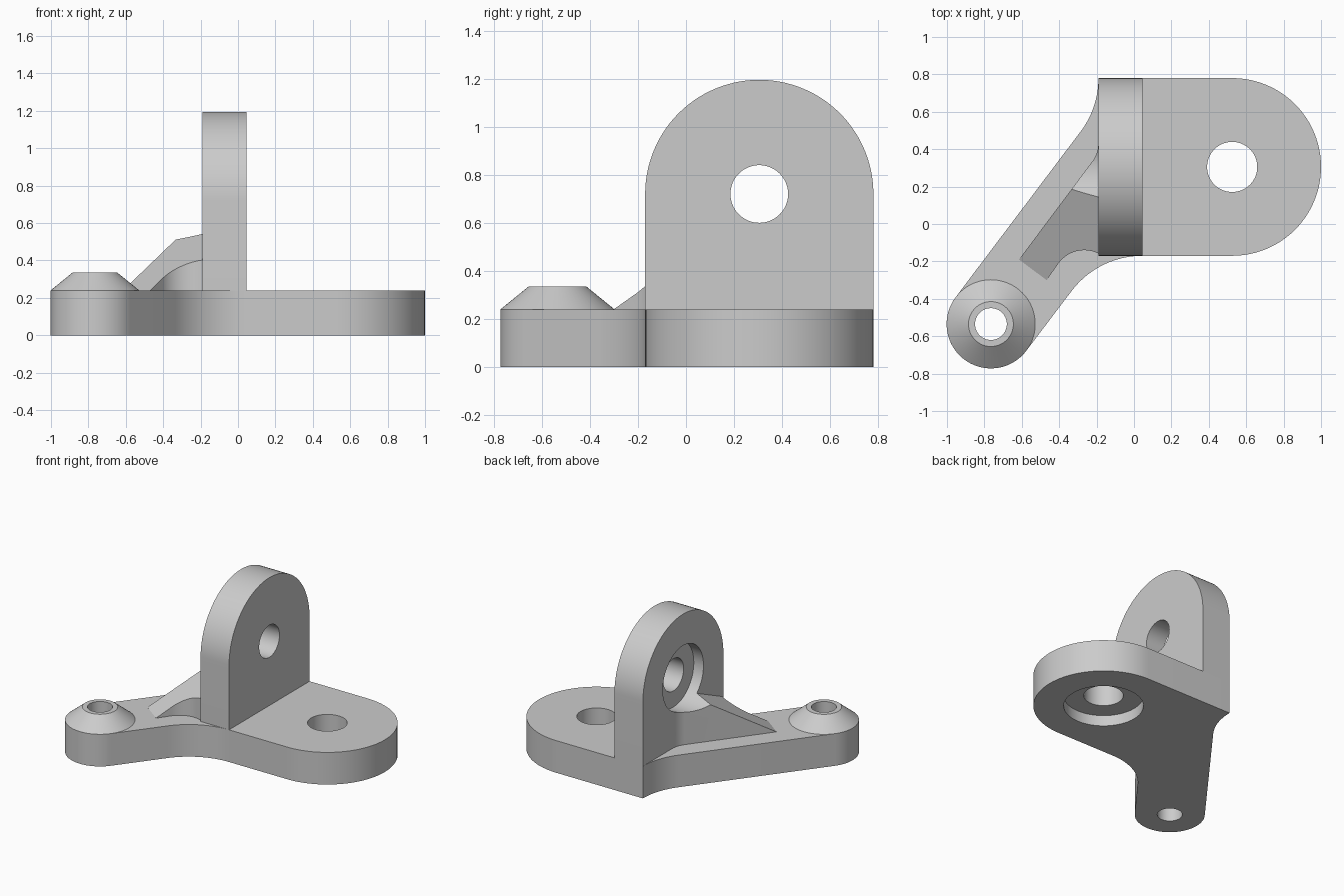
import bpy, bmesh, math
from mathutils import Vector, Matrix

if "Cube" in bpy.data.objects:
    bpy.data.objects.remove(bpy.data.objects["Cube"], do_unlink=True)

grey = bpy.data.materials.new("plain_grey")
grey.use_nodes = True
grey.diffuse_color = (0.6, 0.6, 0.6, 1)
grey.node_tree.nodes["Principled BSDF"].inputs["Base Color"].default_value = (0.6, 0.6, 0.6, 1)

THICK = 0.24             # plate thickness
BIG = 0.475              # radius of the rounded ends and outer fillets
MID_Y = 0.305            # centre line of pad and upright
BACK_X, FRONT_X = -0.19, 0.045
TIP = Vector((-0.765, -0.535))   # arm end centre
TIP_R = 0.237
EYE_Z = 0.72             # centre height of the upright hole
ARM = math.atan2(0.8, 0.6)       # arm direction


def arc(cx, cy, r, a0, a1, n=32):
    return [(cx + r * math.cos(a0 + (a1 - a0) * i / n),
             cy + r * math.sin(a0 + (a1 - a0) * i / n)) for i in range(n + 1)]


def make(name, bm):
    bmesh.ops.recalc_face_normals(bm, faces=bm.faces)
    me = bpy.data.meshes.new(name)
    bm.to_mesh(me)
    bm.free()
    me.materials.append(grey)
    ob = bpy.data.objects.new(name, me)
    bpy.context.collection.objects.link(ob)
    return ob


def prism(name, pts, z0, top):
    """Upright prism over an outline; top(x, y) gives the height."""
    bm = bmesh.new()
    low = [bm.verts.new((x, y, z0)) for x, y in pts]
    high = [bm.verts.new((x, y, top(x, y))) for x, y in pts]
    bm.faces.new(low)
    bm.faces.new(high)
    for i in range(len(pts)):
        j = (i + 1) % len(pts)
        bm.faces.new((low[i], low[j], high[j], high[i]))
    return make(name, bm)


def cylinder(start, end, r):
    start, end = Vector(start), Vector(end)
    bm = bmesh.new()
    turn = (end - start).to_track_quat('Z', 'Y').to_matrix().to_4x4()
    bmesh.ops.create_cone(bm, cap_ends=True, segments=64, radius1=r, radius2=r,
                          depth=(end - start).length,
                          matrix=Matrix.Translation((start + end) / 2) @ turn)
    ob = make("cutter", bm)
    ob.hide_render = True
    return ob


def finish(ob, cutters=()):
    """Cut the holes, then smooth the round faces."""
    bpy.ops.object.select_all(action='DESELECT')
    bpy.context.view_layer.objects.active = ob
    ob.select_set(True)
    for c in cutters:
        mod = ob.modifiers.new("hole", 'BOOLEAN')
        mod.operation, mod.solver, mod.object = 'DIFFERENCE', 'EXACT', c
        bpy.ops.object.modifier_apply(modifier=mod.name)
        bpy.data.objects.remove(c, do_unlink=True)
    bpy.ops.object.shade_smooth_by_angle(angle=math.radians(25))


# Flat plate: round pad, angled arm and the fillets joining them
quarter = math.pi / 2
low_y, high_y = MID_Y - BIG, MID_Y + BIG
outline = arc(0.525, MID_Y, BIG, -quarter, quarter, 48)
outline += arc(BACK_X - BIG, high_y, BIG, 0, ARM - quarter, 16)
outline += arc(TIP.x, TIP.y, TIP_R, ARM + quarter, ARM + 3 * quarter, 40)
outline += arc(FRONT_X, low_y - BIG, BIG, ARM + quarter, quarter, 20)
plate = prism("base_plate", outline, 0, lambda x, y: THICK)
finish(plate, [cylinder((0.525, MID_Y, -1), (0.525, MID_Y, 1), 0.134),
               cylinder((0.525, MID_Y, -1), (0.525, MID_Y, 0.08), 0.27),
               cylinder((TIP.x, TIP.y, -1), (TIP.x, TIP.y, 1), 0.085)])


def eye_recess():
    return cylinder((-0.9, MID_Y, EYE_Z), (BACK_X + 0.08, MID_Y, EYE_Z), 0.24)


# Upright lug: rounded profile in the y-z plane, extruded along x
bm = bmesh.new()
profile = [(low_y, THICK), (high_y, THICK)] + arc(MID_Y, EYE_Z, BIG, 0, math.pi, 56)
face = bm.faces.new([bm.verts.new((BACK_X, y, z)) for y, z in profile])
new = bmesh.ops.extrude_face_region(bm, geom=[face])["geom"]
bmesh.ops.translate(bm, vec=(FRONT_X - BACK_X, 0, 0),
                    verts=[v for v in new if isinstance(v, bmesh.types.BMVert)])
upright = make("upright_lug", bm)
finish(upright, [cylinder((-1, MID_Y, EYE_Z), (1, MID_Y, EYE_Z), 0.12), eye_recess()])

# Sloping gusset between the arm and the upright, filleted at both sides
ROUND = 0.17
rib = [(-0.615, -0.19), (-0.467, -0.3)]
rib += arc(-0.266, -0.31, ROUND, ARM + quarter, math.acos((BACK_X + 0.266) / ROUND), 20)
rib += [(-0.15, -0.158), (-0.15, 0.435)]
rib += arc(BACK_X - ROUND, 0.435, ROUND, 0, ARM - quarter, 10)
slope = math.tan(math.radians(30))
gusset = prism("gusset", rib, THICK - 0.01,
               lambda x, y: THICK + slope * max(0, 0.6 * x + 0.8 * y + 0.521))
finish(gusset, [eye_recess()])

# Conical boss on the arm end: ring profile turned about its axis
bm = bmesh.new()
ring = [(0.085, THICK), (TIP_R, THICK), (0.12, 0.335), (0.085, 0.335)]
loop = [bm.verts.new((TIP.x + r, TIP.y, z)) for r, z in ring]
edges = [bm.edges.new((loop[i], loop[(i + 1) % 4])) for i in range(4)]
bmesh.ops.spin(bm, geom=loop + edges, cent=(TIP.x, TIP.y, 0), axis=(0, 0, 1),
               angle=2 * math.pi, steps=64)
bmesh.ops.remove_doubles(bm, verts=bm.verts, dist=0.0001)
finish(make("arm_boss", bm))
